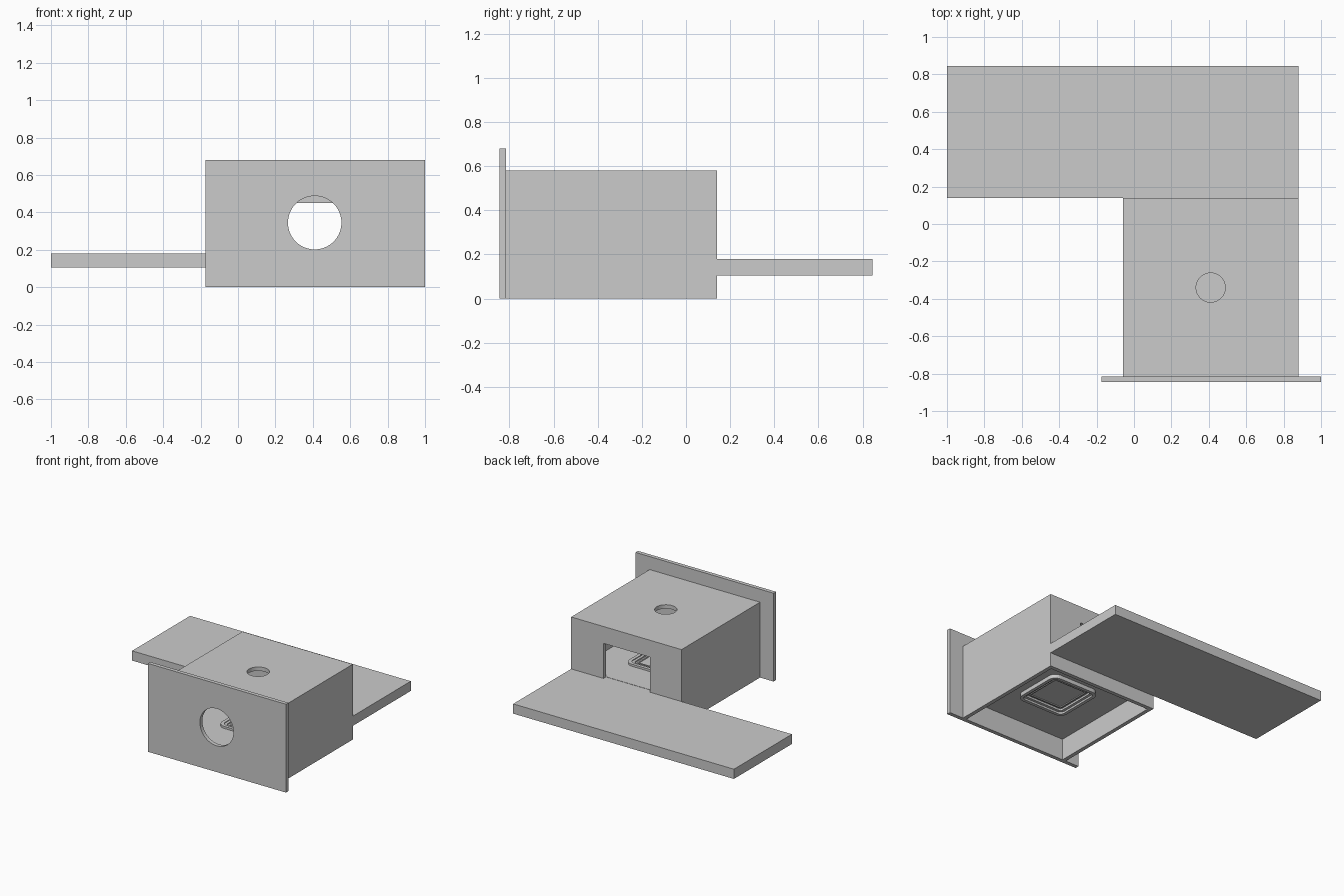
import bpy, bmesh, math

if "Cube" in bpy.data.objects:
    bpy.data.objects.remove(bpy.data.objects["Cube"])


def make_object(name, bm):
    bmesh.ops.recalc_face_normals(bm, faces=bm.faces)
    me = bpy.data.meshes.new(name)
    bm.to_mesh(me)
    bm.free()
    ob = bpy.data.objects.new(name, me)
    bpy.context.collection.objects.link(ob)
    return ob


def box(name, x, y, z):
    bm = bmesh.new()
    bmesh.ops.create_cube(bm, size=1)
    for v in bm.verts:
        v.co = [(lo + hi) / 2 + c * (hi - lo) for c, (lo, hi) in zip(v.co, (x, y, z))]
    return make_object(name, bm)


def cylinder(name, loc, r, depth, rot=(0, 0, 0)):
    bpy.ops.mesh.primitive_cylinder_add(vertices=64, radius=r, depth=depth, location=loc, rotation=rot)
    ob = bpy.context.object
    ob.name = name
    return ob


def cut(target, cutter):
    mod = target.modifiers.new("cut", 'BOOLEAN')
    mod.operation = 'DIFFERENCE'
    mod.solver = 'EXACT'
    mod.object = cutter
    bpy.context.view_layer.objects.active = target
    bpy.ops.object.modifier_apply(modifier=mod.name)
    bpy.data.objects.remove(cutter, do_unlink=True)


def rounded_square(cx, cy, half, r, steps=8):
    pts = []
    for q, (sx, sy) in enumerate(((1, 1), (-1, 1), (-1, -1), (1, -1))):
        for i in range(steps + 1):
            a = math.pi / 2 * (q + i / steps)
            pts.append((cx + sx * (half - r) + r * math.cos(a),
                        cy + sy * (half - r) + r * math.sin(a)))
    return pts


def square_frame(name, cx, cy, outer, inner, z0, z1, r):
    bm = bmesh.new()
    loops = [[bm.verts.new((x, y, z)) for x, y in rounded_square(cx, cy, h, rad)]
             for h, rad, z in ((outer, r, z0), (outer, r, z1),
                               (inner, r - (outer - inner), z1), (inner, r - (outer - inner), z0))]
    n = len(loops[0])
    for k in range(4):
        a, b = loops[k], loops[(k + 1) % 4]
        for i in range(n):
            j = (i + 1) % n
            bm.faces.new((a[i], a[j], b[j], b[i]))
    return make_object(name, bm)


CX, CY = 0.41, -0.34
T = 0.03

# front plate with round window
plate = box("front_plate", (-0.175, 1.0), (-0.845, -0.815), (0, 0.68))
cut(plate, cylinder("window_cutter", (CX, -0.83, 0.345), 0.143, 0.2, (math.pi / 2, 0, 0)))

# hollow housing: open below, doorway at the back, round hole in the roof
housing = box("housing", (-0.06, 0.88), (-0.815, 0.14), (0, 0.58))
cut(housing, box("cavity_cutter", (-0.06 + T, 0.88 - T), (-0.9, 0.14 - T), (-0.1, 0.58 - T)))
cut(housing, box("doorway_cutter", (0.21, 0.605), (0.05, 0.2), (0.18, 0.45)))
cut(housing, cylinder("roof_hole_cutter", (CX, CY, 0.57), 0.078, 0.2))

# inner floor
box("inner_floor", (-0.06 + T, 0.88 - T), (-0.815, 0.14 - T), (0.165, 0.182))

# stepped square frames on the floor, seen above and below
for name, outer, inner, z0, z1, r in (
        ("outer_frame", 0.205, 0.18, 0.135, 0.198, 0.06),
        ("middle_frame", 0.18, 0.16, 0.15, 0.192, 0.035),
        ("inner_frame", 0.145, 0.135, 0.158, 0.187, 0.015)):
    square_frame(name, CX, CY, outer, inner, z0, z1, r)

# rear platform
box("rear_platform", (-1.0, 0.88), (0.14, 0.845), (0.105, 0.18))

for ob in bpy.data.objects:
    bpy.ops.object.select_all(action='DESELECT')
    ob.select_set(True)
    bpy.context.view_layer.objects.active = ob
    bpy.ops.object.shade_smooth_by_angle(angle=math.radians(30))
